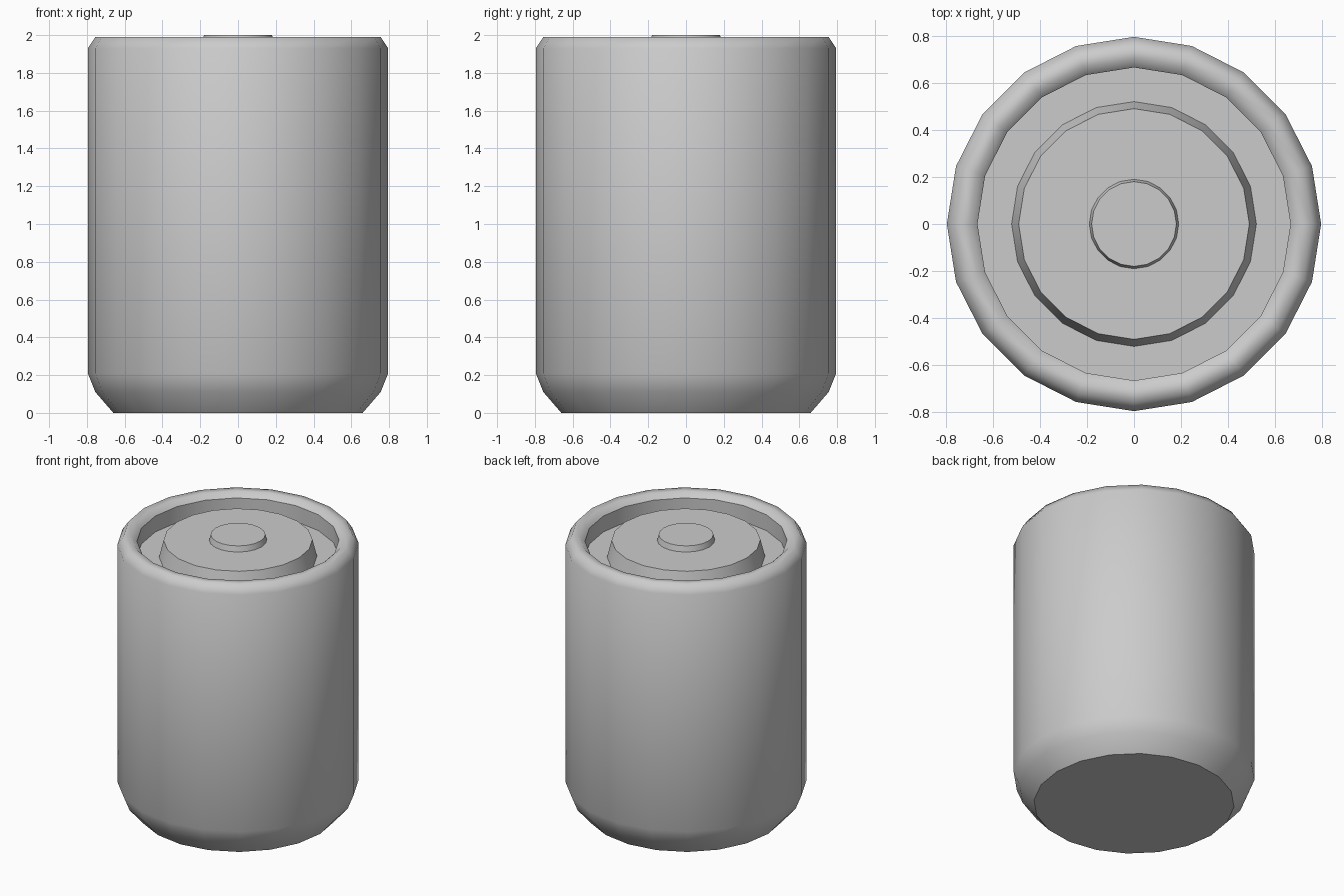
import bpy, bmesh, math

if "Cube" in bpy.data.objects:
    bpy.data.objects.remove(bpy.data.objects["Cube"], do_unlink=True)

SIDES = 20

grey = bpy.data.materials.new("light_grey")
grey.use_nodes = True
colour = (0.6, 0.6, 0.6, 1.0)
grey.diffuse_color = colour
grey.node_tree.nodes["Principled BSDF"].inputs["Base Color"].default_value = colour


def lathe(name, profile, sharp=()):
    """Turn (radius, height) points around z, capping both ends of the profile.
    Rings listed in sharp, and both cap rims, keep hard edges."""
    bm = bmesh.new()
    rings = []
    for radius, z in profile:
        rings.append([bm.verts.new((radius * math.cos(a), radius * math.sin(a), z))
                      for a in (math.tau * i / SIDES for i in range(SIDES))])
    for low, high in zip(rings, rings[1:]):
        for i in range(SIDES):
            j = (i + 1) % SIDES
            bm.faces.new((low[i], low[j], high[j], high[i]))
    bm.faces.new(reversed(rings[0]))
    bm.faces.new(rings[-1])
    for face in bm.faces:
        face.smooth = True
    for k in {0, len(rings) - 1, *sharp}:
        for i in range(SIDES):
            bm.edges.get((rings[k][i], rings[k][(i + 1) % SIDES])).smooth = False
    mesh = bpy.data.meshes.new(name)
    bm.to_mesh(mesh)
    bm.free()
    mesh.materials.append(grey)
    obj = bpy.data.objects.new(name, mesh)
    bpy.context.collection.objects.link(obj)
    return obj


# Can body: chamfered base, straight wall, rounded rim and recessed floor
lathe("can_body", [(0.66, 0), (0.755, 0.11), (0.795, 0.21), (0.795, 1.93),
                   (0.755, 1.99), (0.70, 1.99), (0.665, 1.955), (0.665, 1.84)],
      sharp=[6])

# Raised disc on the recessed floor, and the small button on top of it
lathe("raised_disc", [(0.52, 1.84), (0.49, 1.96)])
lathe("top_button", [(0.19, 1.96), (0.18, 2.0)])
